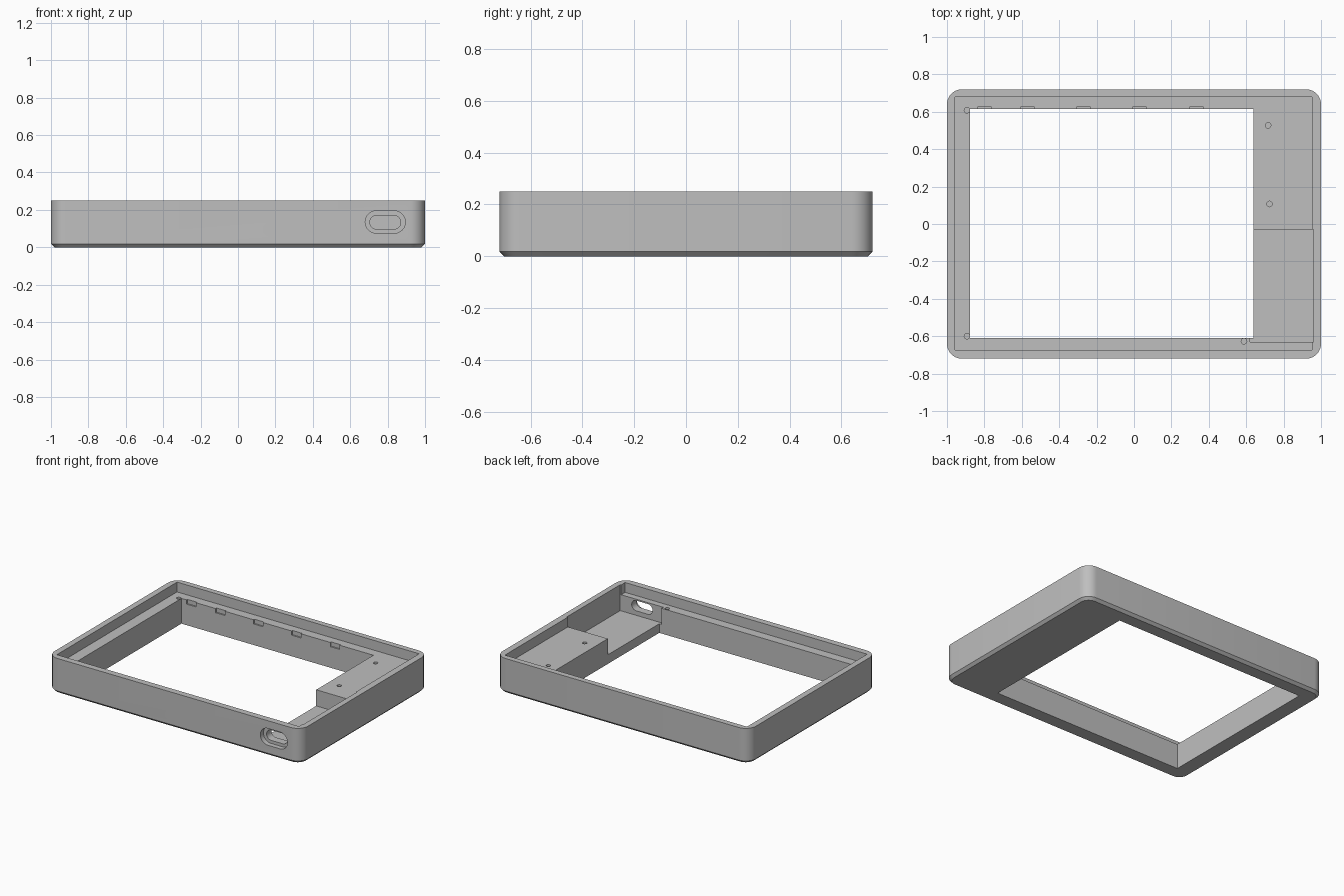
import bpy, bmesh, math
from mathutils import Matrix

if "Cube" in bpy.data.objects:
    bpy.data.objects.remove(bpy.data.objects["Cube"], do_unlink=True)

grey = bpy.data.materials.new("plain grey")
grey.use_nodes = True
grey.diffuse_color = (0.52, 0.52, 0.52, 1)
grey.node_tree.nodes["Principled BSDF"].inputs["Base Color"].default_value = grey.diffuse_color


def prism(name, x0, x1, y0, y1, rings, radius=0, steps=8, upright=False):
    """Rounded rectangle lofted through (height, inset) rings."""
    bm = bmesh.new()
    loops = []
    for z, inset in rings:
        loop = []
        r = max(radius - inset, 0)
        centres = [(x1 - inset - r, y1 - inset - r), (x0 + inset + r, y1 - inset - r),
                   (x0 + inset + r, y0 + inset + r), (x1 - inset - r, y0 + inset + r)]
        for corner, (cx, cy) in enumerate(centres):
            for i in range(steps + 1 if r else 1):
                a = math.pi / 2 * (corner + i / steps)
                loop.append(bm.verts.new((cx + r * math.cos(a), cy + r * math.sin(a), z)))
        loops.append(loop)
    for low, high in zip(loops, loops[1:]):
        for i in range(len(low)):
            j = (i + 1) % len(low)
            bm.faces.new((low[i], low[j], high[j], high[i]))
    bm.faces.new(loops[0][::-1])
    bm.faces.new(loops[-1])
    bmesh.ops.remove_doubles(bm, verts=bm.verts[:], dist=1e-5)
    if upright:
        bm.transform(Matrix.Rotation(math.pi / 2, 4, 'X'))
    bmesh.ops.recalc_face_normals(bm, faces=bm.faces[:])
    mesh = bpy.data.meshes.new(name)
    bm.to_mesh(mesh)
    bm.free()
    mesh.materials.append(grey)
    ob = bpy.data.objects.new(name, mesh)
    bpy.context.collection.objects.link(ob)
    return ob


# Outer case with rounded corners and a chamfered bottom edge
TOP, LEDGE, FLOOR, OVER = 0.25, 0.18, 0.065, 0.3
case = prism("case_frame", -1, 1, -0.72, 0.72,
             [(0, 0.018), (0.018, 0), (TOP, 0)], radius=0.08)

# Stepped recess, window opening and deep corner pocket
cutters = [
    prism("recess_cutter", -0.957, 0.953, -0.675, 0.68, [(LEDGE, 0), (OVER, 0)]),
    prism("window_cutter", -0.877, 0.638, -0.61, 0.615, [(-0.1, 0), (OVER, 0)]),
    prism("pocket_cutter", 0.62, 0.96, -0.63, -0.03, [(FLOOR, 0), (OVER, 0)]),
]

# Cable port in the front wall: shallow outer recess and through slot
cutters.append(prism("port_recess_cutter", 0.68, 0.895, 0.075, 0.195,
                     [(0.685, 0), (0.8, 0)], radius=0.06, upright=True))
cutters.append(prism("port_slot_cutter", 0.705, 0.87, 0.097, 0.17,
                     [(0.6, 0), (0.8, 0)], radius=0.0365, upright=True))

# Small notches along the back ledge
for x in (-0.8, -0.57, -0.27, 0.03, 0.335):
    cutters.append(prism("notch_cutter", x - 0.037, x + 0.037, 0.6, 0.625,
                         [(LEDGE - 0.03, 0), (OVER - 0.08, 0)]))

# Screw holes in the ledge
for x, y in ((-0.893, 0.608), (-0.893, -0.6), (0.588, -0.627), (0.717, 0.527), (0.724, 0.107)):
    r = 0.015
    cutters.append(prism("screw_hole_cutter", x - r, x + r, y - r, y + r,
                         [(LEDGE - 0.09, 0), (OVER - 0.08, 0)], radius=r, steps=4))

# Carve every cutter out of the case
bpy.ops.object.select_all(action='DESELECT')
bpy.context.view_layer.objects.active = case
case.select_set(True)
for cutter in cutters:
    mod = case.modifiers.new("cut", 'BOOLEAN')
    mod.operation = 'DIFFERENCE'
    mod.solver = 'EXACT'
    mod.object = cutter
    bpy.ops.object.modifier_apply(modifier=mod.name)
    bpy.data.objects.remove(cutter, do_unlink=True)

bpy.ops.object.shade_smooth_by_angle(angle=math.radians(30))
